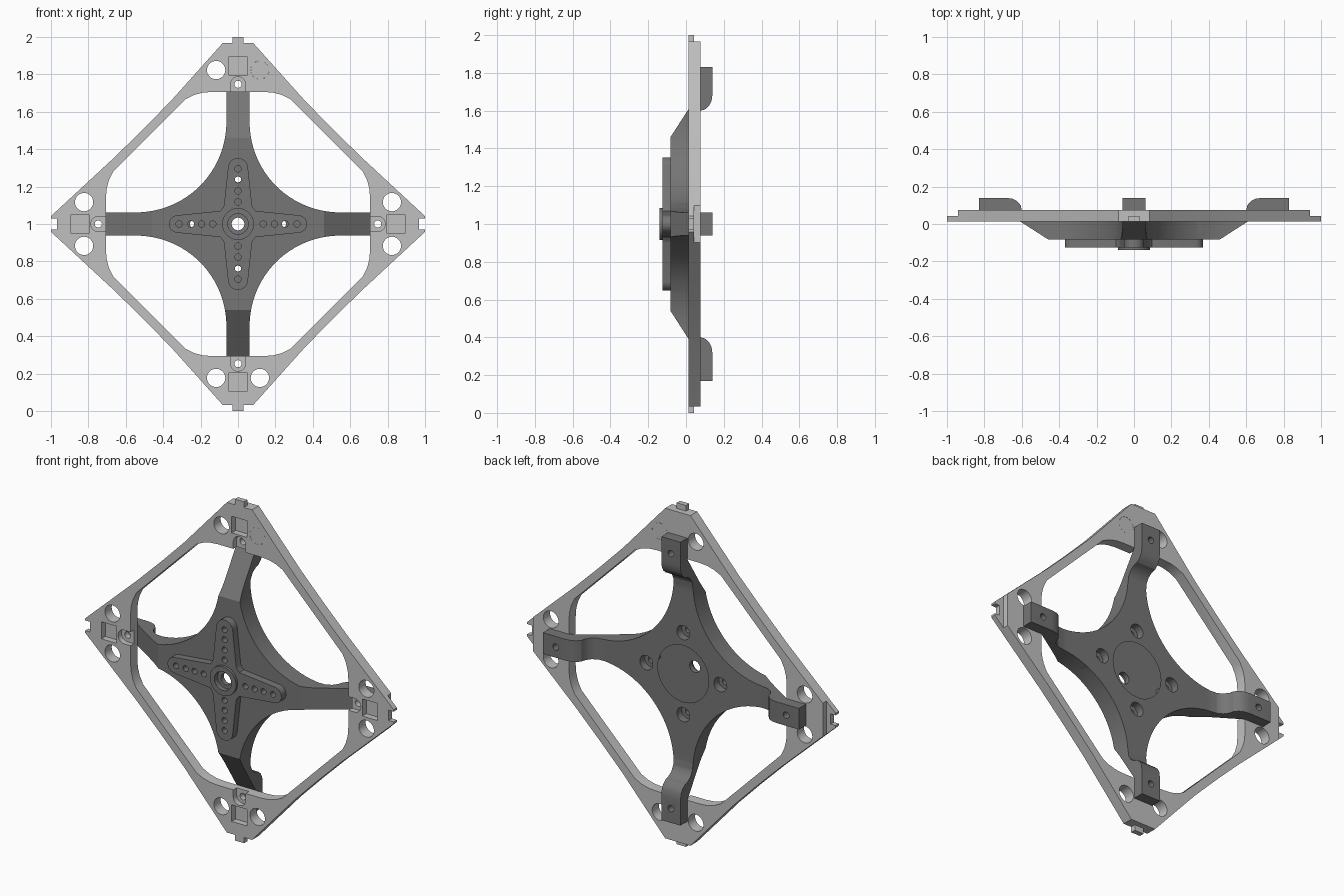
import bpy, bmesh, math
from mathutils import Matrix

cube = bpy.data.objects.get("Cube")
if cube:
    bpy.data.objects.remove(cube, do_unlink=True)


def material(name, v):
    m = bpy.data.materials.new(name)
    m.diffuse_color = (v, v, v, 1)
    m.use_nodes = True
    m.node_tree.nodes["Principled BSDF"].inputs["Base Color"].default_value = (v, v, v, 1)
    return m


LIGHT = material("light grey", 0.53)
DARK = material("dark grey", 0.18)


def prism(name, pts, y0, y1, mat=None, turn=0, side=False):
    """Extrude an x-z outline along y, or (side) an x-y profile along z; turn is about y."""
    bm = bmesh.new()
    vs = [bm.verts.new((a, b, y0) if side else (a, y0, b)) for a, b in pts]
    face = bm.faces.new(vs)
    new = bmesh.ops.extrude_face_region(bm, geom=[face])["geom"]
    step = (0, 0, y1 - y0) if side else (0, y1 - y0, 0)
    bmesh.ops.translate(bm, vec=step, verts=[v for v in new if isinstance(v, bmesh.types.BMVert)])
    bmesh.ops.transform(bm, matrix=Matrix.Rotation(math.radians(turn), 4, 'Y'), verts=bm.verts)
    bmesh.ops.recalc_face_normals(bm, faces=bm.faces)
    me = bpy.data.meshes.new(name)
    bm.to_mesh(me)
    bm.free()
    ob = bpy.data.objects.new(name, me)
    bpy.context.collection.objects.link(ob)
    if mat:
        me.materials.append(mat)
    return ob


def box(x0, x1, z0, z1):
    return [(x0, z0), (x1, z0), (x1, z1), (x0, z1)]


def arc(cx, cz, r, a0, a1, n):
    return [(cx + r * math.cos(math.radians(a0 + (a1 - a0) * i / n)),
             cz + r * math.sin(math.radians(a0 + (a1 - a0) * i / n))) for i in range(n + 1)]


def circle(cx, cz, r, n=32):
    return arc(cx, cz, r, 0, 360, n)[:-1]


def four_way(q):
    """Mirror a first-quadrant outline into all four quadrants."""
    return (q + [(-x, z) for x, z in reversed(q)] + [(-x, -z) for x, z in q]
            + [(x, -z) for x, z in reversed(q)])


def combine(ob, other, op='DIFFERENCE'):
    mod = ob.modifiers.new("cut", 'BOOLEAN')
    mod.operation, mod.solver, mod.object = op, 'EXACT', other
    bpy.context.view_layer.objects.active = ob
    bpy.ops.object.modifier_apply(modifier=mod.name)
    bpy.data.objects.remove(other, do_unlink=True)


def cut(ob, pts, y0, y1, turn=0):
    combine(ob, prism("cutter", pts, y0, y1, None, turn))


TURNS = (0, 90, 180, 270)
F0, FM, F1 = 0.013, 0.043, 0.076      # frame front, mid and back planes

# Diamond frame with its rounded opening
frame = prism("diamond_frame", four_way([(1, .042), (.66, .357), (.507, .507), (.357, .66), (.082, .967)]),
              F0, F1, LIGHT)
corner = [(.706, .14), (.702, .19), (.69, .235), (.668, .28)]
cut(frame, four_way(corner + [(z, x) for x, z in reversed(corner)]), -.2, .3)

# Top and bottom tongues, side forks with a stepped back
for s in (1, -1):
    combine(frame, prism("tongue", box(-.03, .03, *sorted((s * .93, s * 1.0))), F0, FM, LIGHT), 'UNION')
    cut(frame, box(*sorted((s * .968, s * 1.1)), -.03, .03), -.1, .3)
    cut(frame, box(*sorted((s * .94, s * 1.1)), -.2, .2), FM, .3)

# Corner holes, square pockets and screw seats
for t in TURNS:
    for s in (1, -1):
        cut(frame, circle(s * .117, .823, .049), -.1, .3, t)
    cut(frame, box(-.05, .05, .797, .894), -.1, .05, t)
    cut(frame, [(.04, .66)] + arc(0, .747, .04, 0, 180, 16) + [(-.04, .66)], -.1, .045, t)
    cut(frame, circle(0, .747, .019, 20), -.1, .3, t)
plug = prism("hole_plug", circle(.117, .823, .0485), F0, F1, LIGHT)

# Four-armed spider: side profile of the bent arms, trimmed by a star outline
half = [(.51, .025), (.55, .03), (.58, .047), (.6, .075), (.606, .1), (.625, .122), (.65, .135),
        (.685, .14), (.83, .14), (.83, .076), (.706, .076), (.46, -.082)]
profile = half + [(-x, y) for x, y in reversed(half)]
spider = prism("spider_bracket", box(-.44, .44, -.44, .44), -.082, .025, DARK)
for t in (0, 90):
    combine(spider, prism("arm", profile, -.1, .1, DARK, t, True), 'UNION')
star = four_way([(.83, .062)] + arc(.545, .545, .483, 270, 180, 24) + [(.062, .83)])
combine(spider, prism("star", star, -.3, .3, DARK), 'INTERSECT')

# Hub bore and rear recesses, arm screw holes, counterbored horn screw holes
cut(spider, circle(0, 0, .165, 48), -.03, .2)
cut(spider, circle(0, 0, .075), -.055, .2)
cut(spider, circle(0, 0, .034), -.3, .3)
for t in TURNS:
    cut(spider, circle(0, .747, .019, 20), -.1, .3, t)
    cut(spider, circle(0, .24, .042, 24), -.02, .2, t)
    cut(spider, circle(0, .24, .018, 20), -.3, .3, t)

# Cross-shaped horn with a raised central collar
horn_q = arc(.322, 0, .047, 8, 78, 7) + [(.095, .07), (.082, .085), (.075, .1)] + arc(0, .3, .053, 8, 82, 7)
horn = prism("cross_horn", four_way(horn_q), -.125, -.082, DARK)
combine(horn, prism("collar", circle(0, 0, .085, 48), -.14, -.082, DARK), 'UNION')
cut(horn, circle(0, 0, .055), -.3, -.11)
cut(horn, circle(0, 0, .034), -.3, .1)
for t in TURNS:
    for d in ((.118, .177, .237, .295) if t % 180 == 0 else (.135, .195, .252, .315)):
        cut(horn, circle(0, d, .017, 16), -.3, .1, t)

# Stand on the ground and shade
for ob in (frame, plug, spider, horn):
    ob.data.transform(Matrix.Translation((0, 0, 1)))
    bpy.ops.object.select_all(action='DESELECT')
    ob.select_set(True)
    bpy.context.view_layer.objects.active = ob
    bpy.ops.object.shade_smooth_by_angle(angle=math.radians(25))
